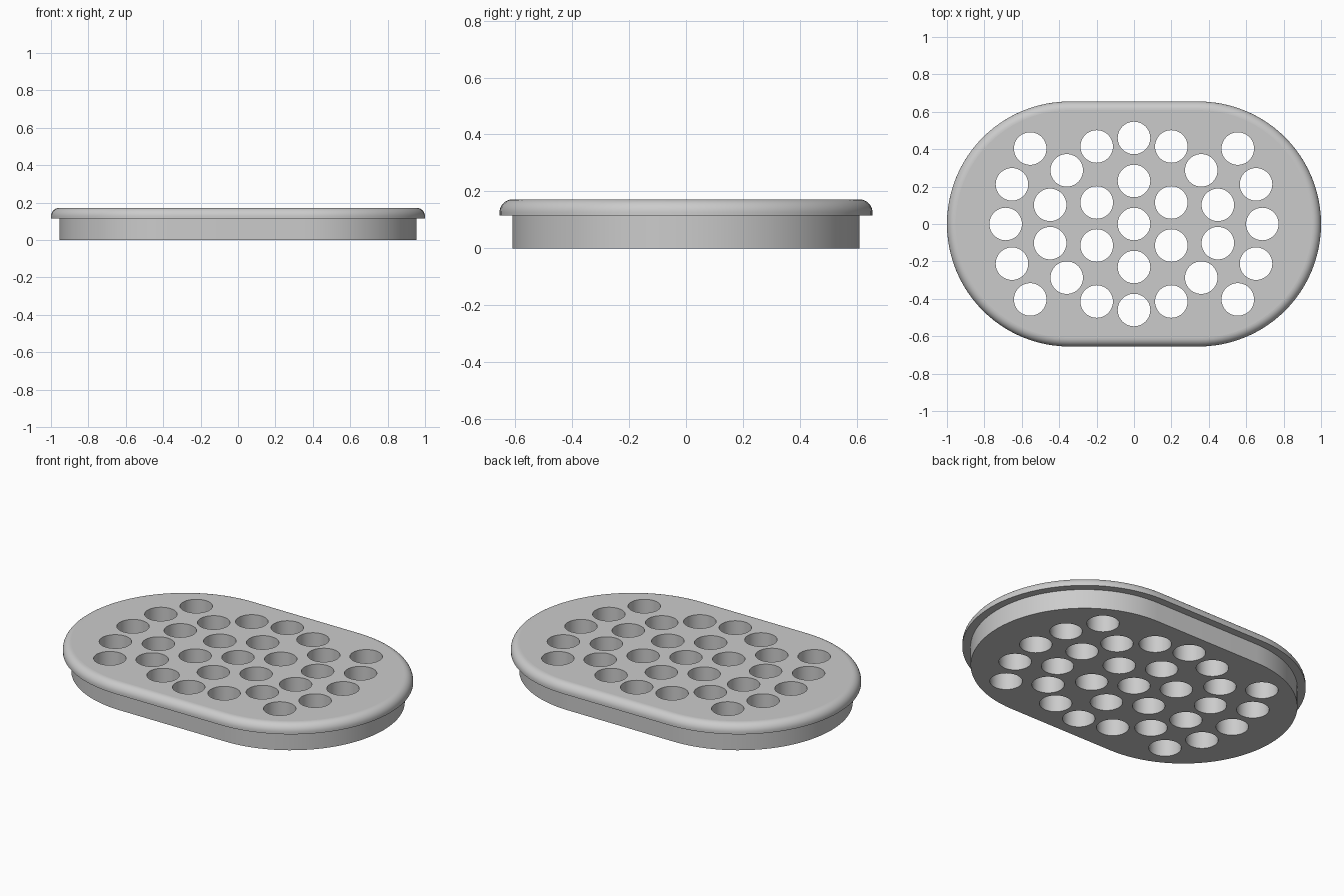
import bpy
import bmesh
from math import sin, cos, pi, radians

cube = bpy.data.objects.get("Cube")
if cube:
    bpy.data.objects.remove(cube, do_unlink=True)

HALF_STRAIGHT = 0.345   # half length of the straight sides
RIM_R, BODY_R = 0.655, 0.61
STEP_Z, TOP_Z, FILLET = 0.115, 0.172, 0.046
HOLE_R = 0.087
ARC_STEPS = 48

grey = bpy.data.materials.new("plain_grey")
grey.use_nodes = True
grey.diffuse_color = (0.6, 0.6, 0.6, 1)
grey.node_tree.nodes["Principled BSDF"].inputs["Base Color"].default_value = (0.6, 0.6, 0.6, 1)


def make_object(name, bm):
    bmesh.ops.recalc_face_normals(bm, faces=bm.faces)
    mesh = bpy.data.meshes.new(name)
    bm.to_mesh(mesh)
    bm.free()
    mesh.materials.append(grey)
    obj = bpy.data.objects.new(name, mesh)
    bpy.context.collection.objects.link(obj)
    return obj


def stadium_loop(bm, radius, z):
    """Ring of vertices: two half circles joined by straight sides."""
    ring = []
    for side in (1, -1):
        for i in range(ARC_STEPS + 1):
            a = -pi / 2 + pi * i / ARC_STEPS
            ring.append(bm.verts.new((side * (HALF_STRAIGHT + radius * cos(a)),
                                      side * radius * sin(a), z)))
    return ring


# Plate: inset body, overhanging rim and rounded top edge
profile = [(BODY_R, 0), (BODY_R, STEP_Z), (RIM_R, STEP_Z)]
for i in range(11):
    a = pi / 2 * i / 10
    profile.append((RIM_R - FILLET + FILLET * cos(a), TOP_Z - FILLET + FILLET * sin(a)))

bm = bmesh.new()
rings = [stadium_loop(bm, r, z) for r, z in profile]
for low, high in zip(rings, rings[1:]):
    for i in range(len(low)):
        j = (i + 1) % len(low)
        bm.faces.new((low[i], low[j], high[j], high[i]))
bm.faces.new(rings[0][::-1])
bm.faces.new(rings[-1])
plate = make_object("drain_plate", bm)

# Hole cutters: a centre hole and three concentric rings
bm = bmesh.new()
for count, ring_r, start in ((1, 0, 0), (6, 0.23, 90), (14, 0.46, 90), (20, 0.686, 0)):
    for k in range(count):
        a = radians(start) + 2 * pi * k / count
        x, y = ring_r * cos(a), ring_r * sin(a)
        if abs(y) > 0.5:        # outer ring only fills the two ends
            continue
        made = bmesh.ops.create_cone(bm, cap_ends=True, segments=48,
                                     radius1=HOLE_R, radius2=HOLE_R, depth=1)
        bmesh.ops.translate(bm, verts=made["verts"], vec=(x, y, 0))
cutter = make_object("hole_cutter", bm)

# Cut the holes, then discard the cutter
cut = plate.modifiers.new("holes", "BOOLEAN")
cut.operation = "DIFFERENCE"
cut.solver = "EXACT"
cut.object = cutter
bpy.ops.object.select_all(action="DESELECT")
plate.select_set(True)
bpy.context.view_layer.objects.active = plate
bpy.ops.object.modifier_apply(modifier=cut.name)
bpy.data.objects.remove(cutter, do_unlink=True)

# Smooth curved walls, flat top and bottom
bpy.ops.object.shade_smooth_by_angle(angle=radians(30))
for face in plate.data.polygons:
    if abs(face.normal.z) > 0.999:
        face.use_smooth = False
